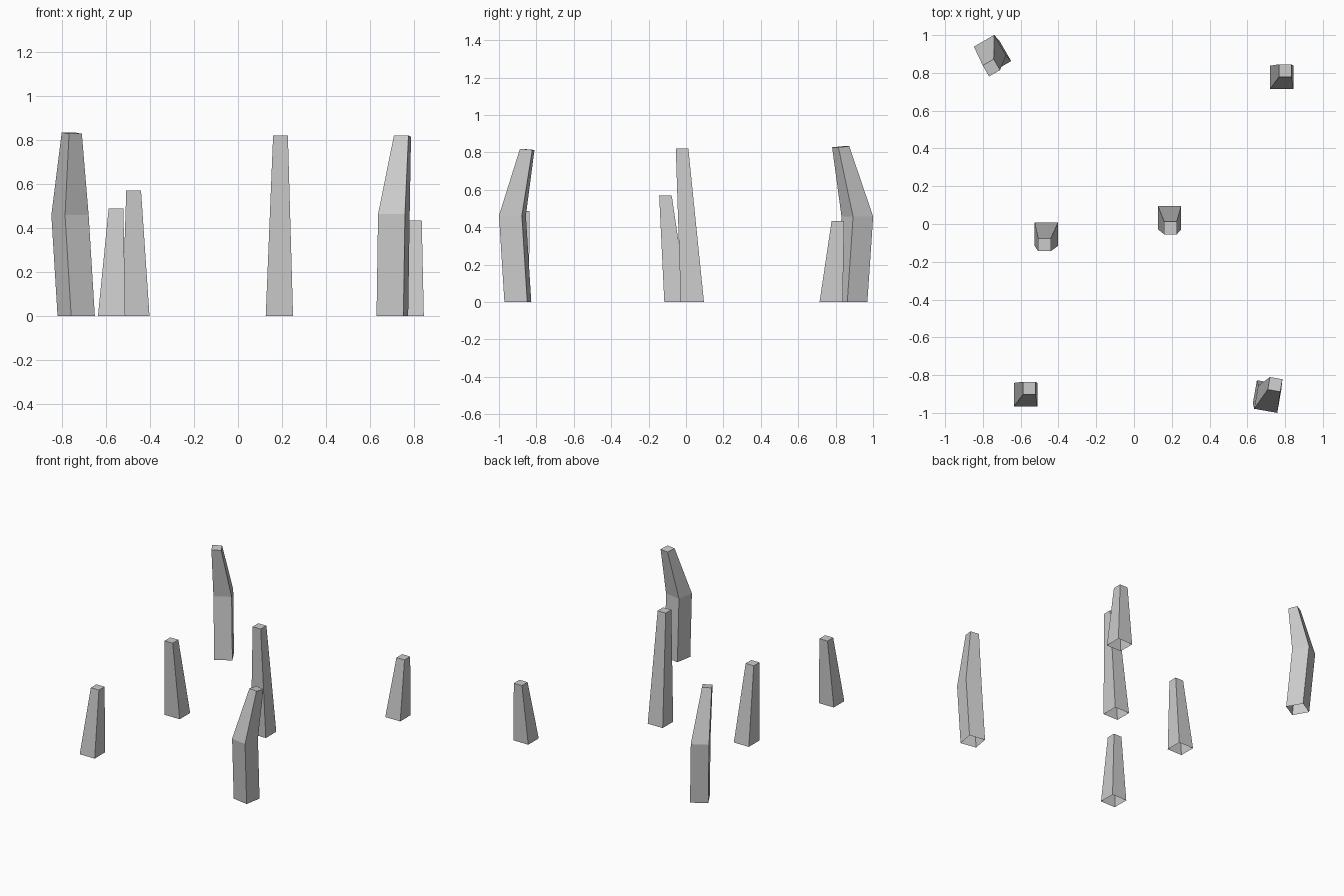
import bpy, bmesh
from mathutils import Vector, Matrix
from math import radians

if "Cube" in bpy.data.objects:
    bpy.data.objects.remove(bpy.data.objects["Cube"])


def post(name, sections, angle=0):
    """Loft square sections (x, y, z, width, tilt) into a post, open underneath."""
    bm = bmesh.new()
    rot = Matrix.Rotation(radians(angle), 3, 'Z')
    rings = []
    for x, y, z, width, tilt in sections:
        h = width / 2
        rings.append([bm.verts.new(Vector((x, y, z)) + rot @ Vector((i * h, j * h, j * tilt)))
                      for i, j in ((-1, -1), (1, -1), (1, 1), (-1, 1))])
    for low, high in zip(rings, rings[1:]):
        for k in range(4):
            n = (k + 1) % 4
            bm.faces.new((low[k], low[n], high[n], high[k]))
    bm.faces.new(rings[-1])
    mesh = bpy.data.meshes.new(name)
    bm.to_mesh(mesh)
    bm.free()
    obj = bpy.data.objects.new(name, mesh)
    bpy.context.collection.objects.link(obj)


BASE, TIP = 0.124, 0.067

# Straight leaning posts: base centre, tip centre, height
straight = {
    "centre_right_post": ((0.188, 0.034), (0.193, -0.021), 0.82),
    "centre_left_post": ((-0.464, -0.054), (-0.474, -0.110), 0.57),
    "front_left_post": ((-0.574, -0.903), (-0.554, -0.869), 0.487),
    "back_right_post": ((0.782, 0.776), (0.801, 0.812), 0.433),
}
for name, (b, t, height) in straight.items():
    post(name, [(*b, 0, BASE, 0), (*t, height, TIP, 0)])

# Bent posts that bow outward, then lean in toward the centre
post("back_left_bent_post", [(-0.735, 0.885, 0, BASE, 0),
                             (-0.763, 0.916, 0.457, BASE, 0),
                             (-0.755, 0.827, 0.83, TIP, 0.003)], 30)
post("front_right_bent_post", [(0.701, -0.899, 0, BASE, 0),
                               (0.708, -0.928, 0.462, BASE, 0),
                               (0.747, -0.849, 0.816, TIP, -0.003)], -10)
